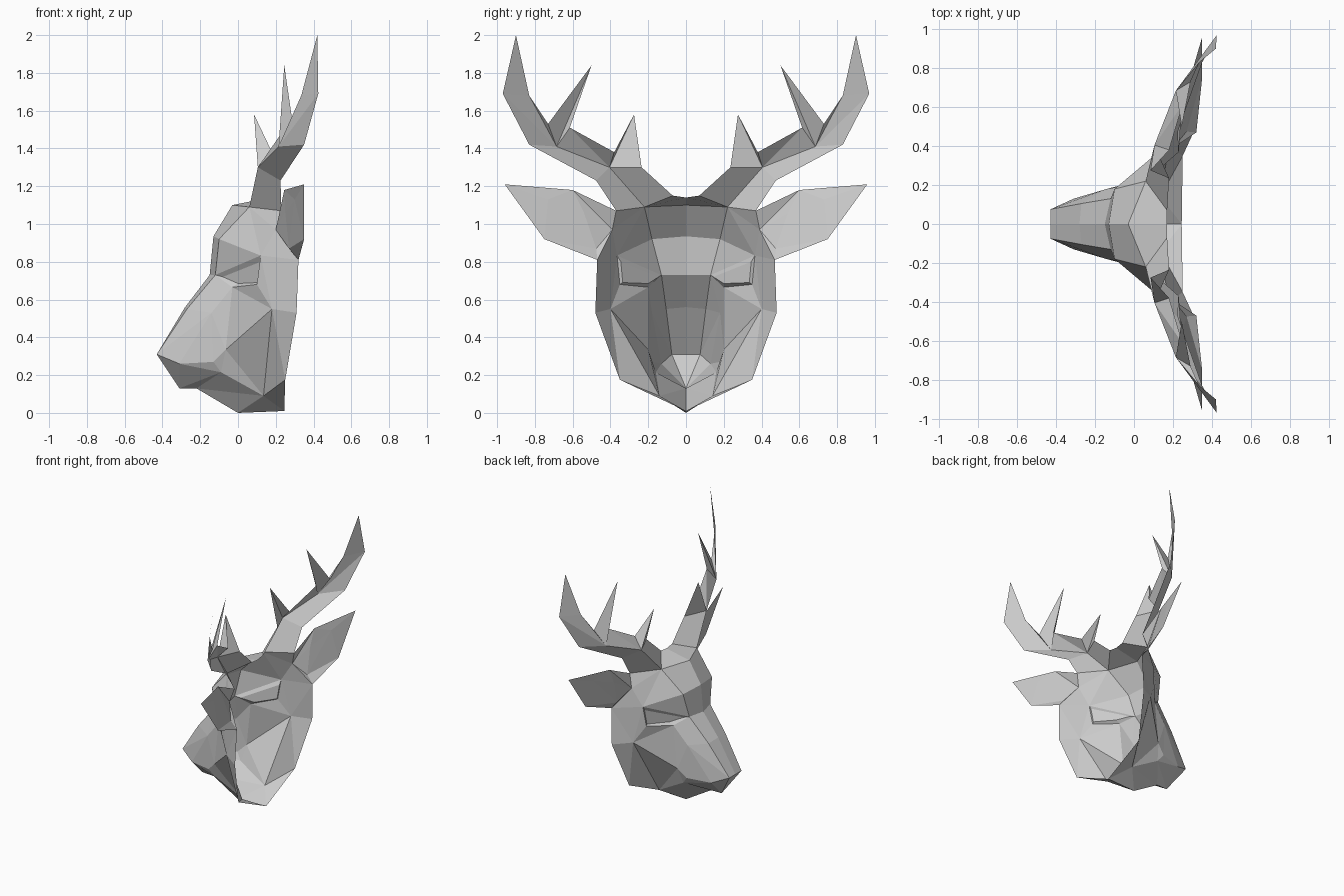
import bpy
import bmesh

cube = bpy.data.objects.get("Cube")
if cube:
    bpy.data.objects.remove(cube, do_unlink=True)

grey = bpy.data.materials.new("plain_grey")
grey.use_nodes = True
colour = (0.6, 0.6, 0.6, 1)
grey.diffuse_color = colour
grey.node_tree.nodes["Principled BSDF"].inputs["Base Color"].default_value = colour


def fan(hub, *rim):
    """Triangles from one corner to a row of corners."""
    return [(hub, a, b) for a, b in zip(rim, rim[1:])]


def bridge(rail, other):
    """Quads between two matching rows of corners."""
    return [(a, b, d, c) for a, b, c, d in zip(rail, rail[1:], other, other[1:])]


def folded_sheet(name, faces):
    """Join the faces of one half into an open sheet and mirror it."""
    bm = bmesh.new()
    corners = {}
    for face in faces:
        for point in face:
            if point not in corners:
                corners[point] = bm.verts.new(point)
        bm.faces.new([corners[point] for point in face])
    bmesh.ops.recalc_face_normals(bm, faces=bm.faces)
    # The outside of the mask looks toward -x
    if sum(f.normal.x * f.calc_area() for f in bm.faces) > 0:
        bmesh.ops.reverse_faces(bm, faces=bm.faces)
    mesh = bpy.data.meshes.new(name)
    bm.to_mesh(mesh)
    bm.free()
    mesh.materials.append(grey)
    obj = bpy.data.objects.new(name, mesh)
    bpy.context.collection.objects.link(obj)
    mirror = obj.modifiers.new("mirror", "MIRROR")
    mirror.use_axis = (False, True, False)
    mirror.use_clip = True


# Corners shared by the head, ears and antlers
horn_inner = (.17, .07, 1.15)
horn_front = (.06, .22, 1.09)
horn_outer = (.23, .37, 1.07)
temple = (.2, .39, .97)
rim_high = (.32, .47, .81)

# Middle line and the edge beside it, from the nape down to the nose
nape = (.17, 0, 1.14)
crown = (-.03, 0, 1.1)
forehead_mid = (-.13, 0, .935)
forehead_side = (-.1, .18, .92)
brow_mid = (-.15, 0, .73)
bridge_mid = (-.28, 0, .56)
bridge_side = (-.27, .105, .55)
nose_mid = (-.43, 0, .31)
nose_side = (-.43, .075, .31)
nose_base = (-.31, 0, .13)

# Eyelids and sunken sockets
eye_inner = (-.12, .13, .73)
eye_upper = (.12, .365, .833)
eye_outer = (.1, .35, .68)
eye_lower = (-.03, .2, .665)
socket_inner = (-.08, .145, .72)
socket_upper = (.12, .345, .8)
socket_outer = (.105, .335, .69)
socket_lower = (0, .2, .685)

# Cheek, muzzle and jaw
cheek = (.18, .4, .55)
rim_middle = (.31, .48, .53)
rim_low = (.25, .35, .175)
rim_chin = (.245, 0, .01)
muzzle_side = (-.14, .18, .53)
jowl = (-.065, .2, .335)
lip_front = (-.31, .13, .26)
lip_back = (-.13, .18, .27)
mouth_corner = (-.09, .16, .215)
throat = (-.22, 0, .13)
jaw = (.135, .14, .09)
chin = (0, 0, 0)

lids = (eye_inner, eye_upper, eye_outer, eye_lower)
socket = (socket_inner, socket_upper, socket_outer, socket_lower)

head = bridge(
    (nape, crown, forehead_mid, brow_mid, bridge_mid, nose_mid),
    (horn_inner, horn_front, forehead_side, eye_inner, bridge_side, nose_side))
head += fan(horn_front, horn_outer, temple, eye_upper, forehead_side)
head += [(forehead_side, eye_upper, eye_inner), (temple, rim_high, eye_upper)]
head += bridge(lids + lids[:1], socket + socket[:1]) + [socket]
head += fan(cheek, jowl, eye_lower, eye_outer, eye_upper,
            rim_high, rim_middle, rim_low, jaw, jowl)
head += fan(muzzle_side, bridge_side, eye_inner, eye_lower, jowl,
            lip_back, lip_front, nose_side, bridge_side)
head += fan(nose_base, nose_mid, nose_side, lip_front)
head += fan(mouth_corner, lip_front, lip_back, jowl, jaw,
            throat, nose_base, lip_front)
head += fan(jaw, throat, chin, rim_chin, rim_low)
folded_sheet("head", head)

# Ears: a leaf with a folded hollow
ear_top = (.245, .6, 1.18)
ear_tip = (.35, .96, 1.21)
ear_bottom = (.35, .75, .92)
fold_root = (.27, .475, .87)
fold_middle = (.25, .54, 1.06)
fold_end = (.3, .73, 1.13)

ears = fan(ear_top, horn_outer, temple, fold_middle, fold_end, ear_tip)
ears += fan(fold_root, temple, fold_middle, fold_end, ear_bottom, rim_high, temple)
ears += [(ear_tip, ear_bottom, fold_end)]
folded_sheet("ears", ears)

# Antlers: an open trough along a front keel, with tines on the upper edge
low_keel = (.105, .405, 1.3)
low_upper = (.18, .235, 1.3)
low_under = (.225, .475, 1.23)
low_tine = (.085, .275, 1.58)
low_after = (.18, .38, 1.38)
high_keel = (.215, .685, 1.41)
high_upper = (.25, .615, 1.51)
high_under = (.35, .83, 1.42)
high_tine = (.245, .5, 1.84)
high_after = (.29, .73, 1.53)
blade_upper = (.335, .83, 1.68)
blade_under = (.425, .97, 1.69)
blade_tip = (.42, .9, 2)

antlers = bridge((horn_inner, horn_front, horn_outer),
                 (low_upper, low_keel, low_under))
antlers += fan(low_keel, low_upper, low_tine, low_after, high_upper, high_keel)
antlers += bridge((low_keel, low_under), (high_keel, high_under))
antlers += fan(high_keel, high_upper, high_tine, high_after,
               blade_upper, blade_under, high_under)
antlers += [(blade_upper, blade_tip, blade_under)]
folded_sheet("antlers", antlers)
